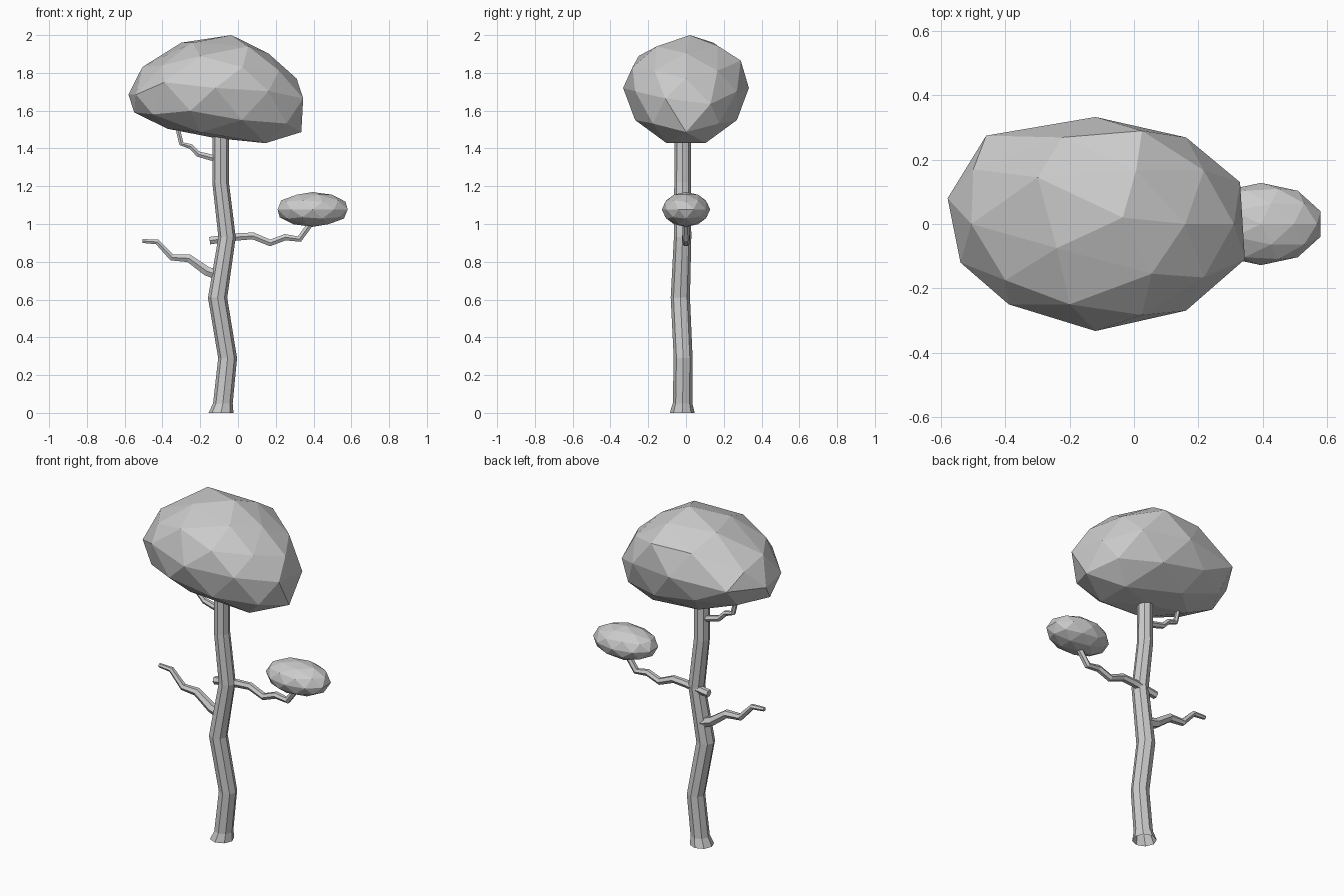
import bpy, bmesh, math
from mathutils import Vector

if "Cube" in bpy.data.objects:
    bpy.data.objects.remove(bpy.data.objects["Cube"])


def finish(name, bm):
    bmesh.ops.recalc_face_normals(bm, faces=bm.faces)
    mesh = bpy.data.meshes.new(name)
    bm.to_mesh(mesh)
    bm.free()
    obj = bpy.data.objects.new(name, mesh)
    bpy.context.collection.objects.link(obj)
    return obj


def tube(name, path, sides, level=False, caps=True):
    """Faceted tube through (x, y, z, radius) points."""
    bm = bmesh.new()
    pts = [Vector(p[:3]) for p in path]
    rings = []
    for i, p in enumerate(pts):
        t = (pts[min(i + 1, len(pts) - 1)] - pts[max(i - 1, 0)]).normalized()
        if level:
            t = Vector((0, 0, 1))
        side = Vector((0, 1, 0))
        side = (side - t * side.dot(t)).normalized()
        up = side.cross(t)
        ring = []
        for k in range(sides):
            a = math.tau * k / sides
            ring.append(bm.verts.new(p + path[i][3] * (side * math.cos(a) + up * math.sin(a))))
        rings.append(ring)
    for a, b in zip(rings, rings[1:]):
        for k in range(sides):
            j = (k + 1) % sides
            bm.faces.new((a[k], a[j], b[j], b[k]))
    if caps:
        bm.faces.new(rings[0])
        bm.faces.new(rings[-1])
    return finish(name, bm)


def branch(name, y, points, r0, r1):
    n = len(points) - 1
    path = [(x, y, z, r0 + (r1 - r0) * i / n) for i, (x, z) in enumerate(points)]
    return tube(name, path, 6)


# Crooked trunk with flared, open foot
tube("trunk", [(-0.09, -0.02, 0, 0.066), (-0.08, -0.018, 0.05, 0.052),
               (-0.055, -0.015, 0.29, 0.05), (-0.108, -0.03, 0.61, 0.051),
               (-0.058, -0.018, 0.93, 0.046), (-0.092, -0.018, 1.22, 0.044),
               (-0.092, -0.018, 1.52, 0.043)], 8, level=True, caps=False)

# Zigzag branches (x, z paths)
branch("right_branch", 0.0, [(-0.15, 0.912), (0.0, 0.932), (0.08, 0.937), (0.17, 0.9),
                             (0.25, 0.93), (0.325, 0.92), (0.39, 1.01)], 0.023, 0.018)
branch("left_branch", -0.012, [(-0.09, 0.725), (-0.165, 0.75), (-0.26, 0.818), (-0.35, 0.823),
                               (-0.427, 0.905), (-0.505, 0.91)], 0.032, 0.012)
branch("upper_branch", -0.012, [(-0.09, 1.34), (-0.135, 1.35), (-0.21, 1.37), (-0.25, 1.41),
                                (-0.30, 1.425), (-0.325, 1.53)], 0.02, 0.013)

# Small leaf clump
bm = bmesh.new()
bmesh.ops.create_icosphere(bm, subdivisions=2, radius=1)
for v in bm.verts:
    v.co = Vector((0.395 + 0.195 * v.co.x, 0.128 * v.co.y, 1.077 + 0.092 * v.co.z))
finish("small_foliage", bm)

# Large crown: leaning top, flattened and tilted underside
bm = bmesh.new()
bmesh.ops.create_icosphere(bm, subdivisions=2, radius=1)
for v in bm.verts:
    x, y, z = v.co
    right = max(x, 0)
    px = -0.12 + 0.48 * x
    pz = 1.72 - 0.05 * x * x
    if z > 0:
        px += 0.08 * z * z * (1 - right)
        pz += 0.28 * z - 0.09 * z * right
    else:
        px += 0.2 * z * z * right
        pz += max(0.29 * z, -0.265) + 0.1 * x * z
    v.co = Vector((px, 0.333 * y, pz))

# Irregular corners of the crown
corners = [(-0.58, 0.08, 1.685), (-0.54, -0.12, 1.685), (-0.39, -0.25, 1.75),
           (-0.46, 0.275, 1.70), (0.055, -0.155, 1.94), (-0.035, 0.02, 2.0),
           (-0.24, -0.075, 1.96), (-0.30, 0.145, 1.96), (-0.40, -0.175, 1.84),
           (-0.50, 0.17, 1.79), (-0.20, -0.25, 1.89), (0.345, -0.11, 1.665),
           (0.33, 0.13, 1.635), (0.025, 0.29, 1.865)]
for c in map(Vector, corners):
    min(bm.verts, key=lambda v: (v.co - c).length).co = c
finish("large_foliage", bm)
